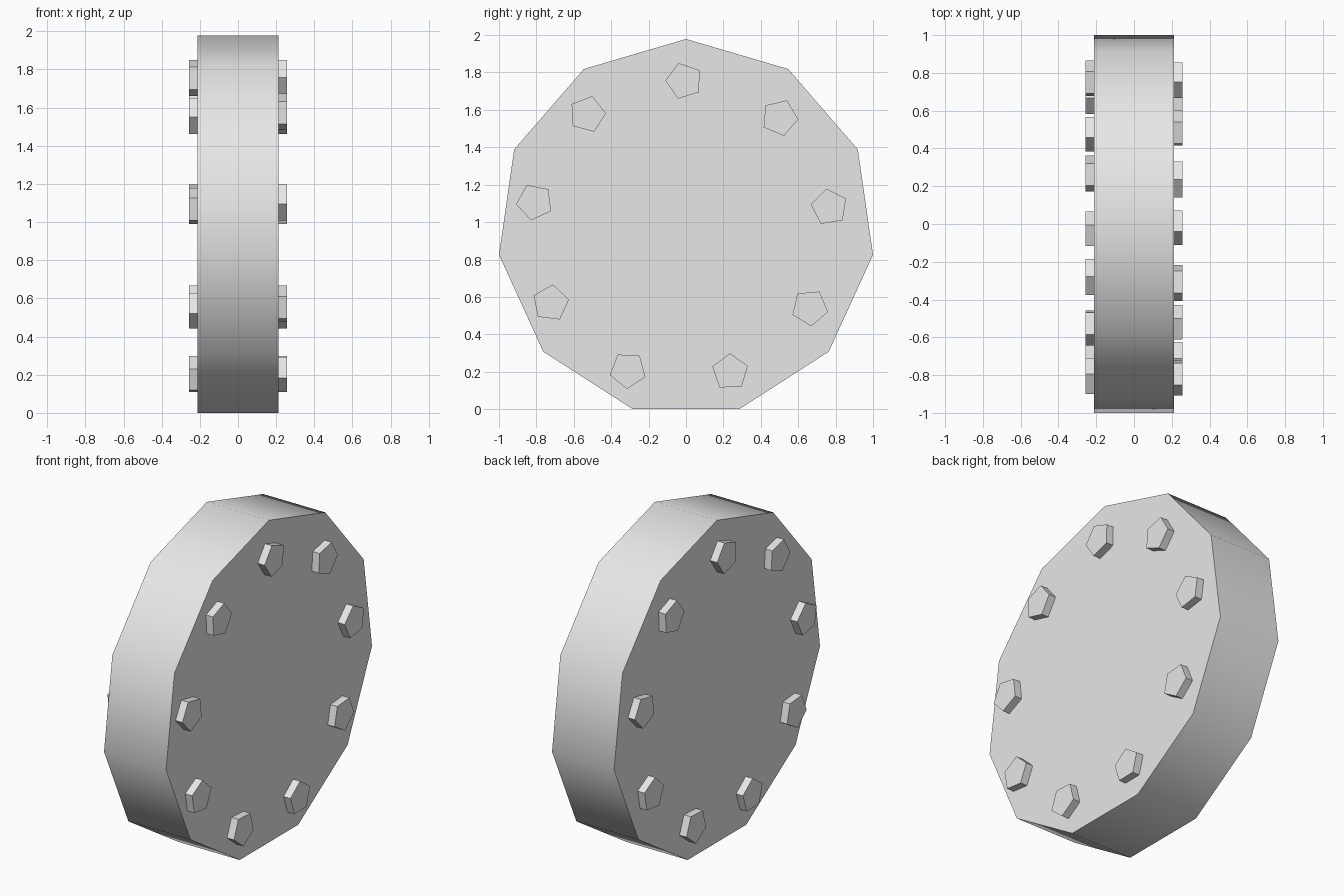
import bpy, bmesh
from math import sin, cos, radians

cube = bpy.data.objects.get("Cube")
if cube:
    bpy.data.objects.remove(cube, do_unlink=True)

grey = bpy.data.materials.new("light_grey")
grey.use_nodes = True
grey.diffuse_color = (0.8, 0.8, 0.8, 1)
grey.node_tree.nodes["Principled BSDF"].inputs["Base Color"].default_value = (0.8, 0.8, 0.8, 1)


def prism(name, y, z, radius, sides, start, x0, x1, flip=1):
    """Regular prism along x; flip=-1 mirrors the outline front to back."""
    bm = bmesh.new()
    ring = []
    for i in range(sides):
        a = radians(start + 360 * i / sides)
        ring.append(bm.verts.new((x0, y + flip * radius * cos(a), z + radius * sin(a))))
    base = bm.faces.new(ring)
    out = bmesh.ops.extrude_face_region(bm, geom=[base])
    top = [v for v in out["geom"] if isinstance(v, bmesh.types.BMVert)]
    bmesh.ops.translate(bm, verts=top, vec=(x1 - x0, 0, 0))
    bmesh.ops.recalc_face_normals(bm, faces=bm.faces)
    mesh = bpy.data.meshes.new(name)
    bm.to_mesh(mesh)
    bm.free()
    mesh.materials.append(grey)
    obj = bpy.data.objects.new(name, mesh)
    bpy.context.collection.objects.link(obj)
    return obj


HALF_WIDTH = 0.211
BOLT_TIP = 0.258
BOLTS = 9

# Eleven-sided wheel disc with a smooth rim and flat caps
disc = prism("wheel_disc", 0, 0.969, 1.01, 11, 90, -HALF_WIDTH, HALF_WIDTH)
bpy.ops.object.select_all(action="DESELECT")
disc.select_set(True)
bpy.context.view_layer.objects.active = disc
bpy.ops.object.shade_smooth_by_angle(angle=radians(40))

# Ring of five-sided bolts on each cap, set slightly off the disc centre
for side, label, ring_y in ((1, "left", -0.024), (-1, "right", -0.02)):
    for k in range(BOLTS):
        turn = -1 - 360 * k / BOLTS
        a = radians(90 + turn)
        prism(f"{label}_bolt_{k + 1}", ring_y + side * 0.8 * cos(a), 0.955 + 0.8 * sin(a),
              0.1, 5, 180 + turn, side * (HALF_WIDTH - 0.01), side * BOLT_TIP, side)
